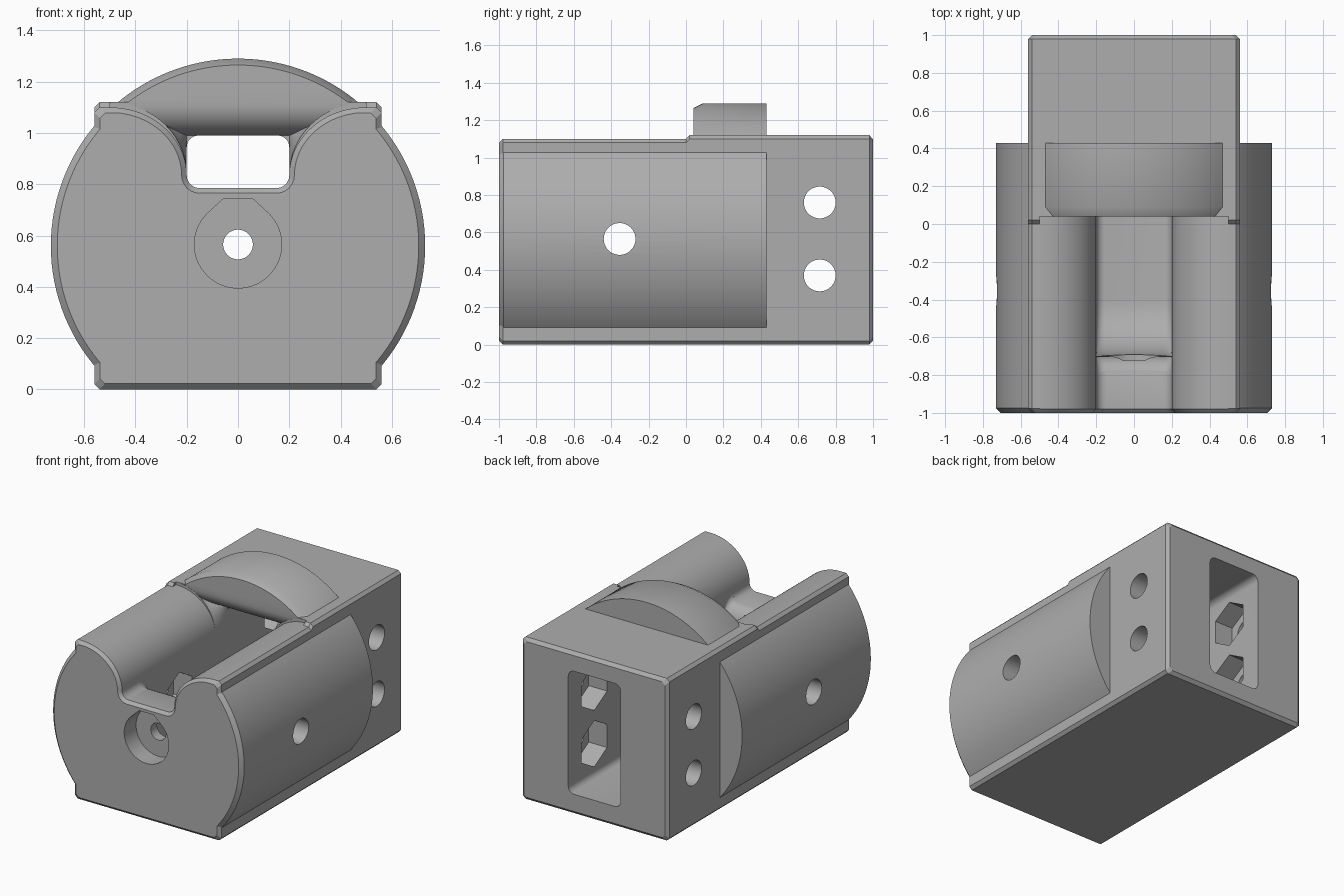
import bpy, bmesh
from math import sin, cos, pi, radians, sqrt

if "Cube" in bpy.data.objects:
    bpy.data.objects.remove(bpy.data.objects["Cube"], do_unlink=True)

grey = bpy.data.materials.new("plain grey")
grey.use_nodes = True
grey.diffuse_color = (0.42, 0.42, 0.42, 1)
grey.node_tree.nodes["Principled BSDF"].inputs["Base Color"].default_value = (0.42, 0.42, 0.42, 1)

AXIS_Z = 0.56


def loft(name, sections, axis="y"):
    """Join closed 2D sections, given as (position, points), along an axis."""
    bm = bmesh.new()
    rings = []
    for pos, pts in sections:
        rings.append([bm.verts.new((u, pos, v) if axis == "y" else (pos, u, v)) for u, v in pts])
    n = len(rings[0])
    for a, b in zip(rings, rings[1:]):
        for i in range(n):
            j = (i + 1) % n
            bm.faces.new((a[i], a[j], b[j], b[i]))
    bm.faces.new(rings[0])
    bm.faces.new(rings[-1])
    bmesh.ops.recalc_face_normals(bm, faces=bm.faces)
    mesh = bpy.data.meshes.new(name)
    bm.to_mesh(mesh)
    bm.free()
    mesh.materials.append(grey)
    obj = bpy.data.objects.new(name, mesh)
    bpy.context.collection.objects.link(obj)
    return obj


def arc(cx, cz, rx, rz, a0, a1, n):
    return [(cx + rx * cos(radians(a0 + (a1 - a0) * i / n)),
             cz + rz * sin(radians(a0 + (a1 - a0) * i / n))) for i in range(n + 1)]


def circle(cx, cz, r, n, start=0):
    return arc(cx, cz, r, r, start, start + 360, n)[:-1]


def mirrored(half):
    return half + [(-x, z) for x, z in reversed(half)]


def combine(target, tool, operation):
    mod = target.modifiers.new("combine", "BOOLEAN")
    mod.operation = operation
    mod.solver = "EXACT"
    mod.object = tool
    bpy.context.view_layer.objects.active = target
    bpy.ops.object.modifier_apply(modifier=mod.name)
    bpy.data.objects.remove(tool, do_unlink=True)


# Chamfered block, slightly taller at the rear
def block_section(inset, top):
    x, c, lo, hi = 0.56 - inset, 0.02, inset, top - inset
    return mirrored([(x - c, lo), (x, lo + c), (x, hi - c), (x - c, hi)])


body = loft("body", [(-1, block_section(0.022, 1.1)), (-0.978, block_section(0, 1.1)),
                     (0, block_section(0, 1.1)), (0.02, block_section(0, 1.12)),
                     (0.98, block_section(0, 1.12)), (1, block_section(0.022, 1.12))])


# Round side cheeks, flattened inside the block
def cheek_section(r):
    return [(x, min(max(z, 0.03), 1.075)) for x, z in circle(0, AXIS_Z, r, 128)]


cheeks = loft("round_cheeks", [(-1, cheek_section(0.705)), (-0.975, cheek_section(0.73)),
                               (0.43, cheek_section(0.73))])
combine(body, cheeks, "UNION")

# Raised crown on the top
crown = loft("crown", [(y, arc(0, AXIS_Z, r, r, 42, 138, 48))
                       for y, r in ((0.04, 0.705), (0.09, 0.73), (0.43, 0.73))])
combine(body, crown, "UNION")


# Open channel with rounded shoulders and a chamfered front lip
def channel_section(o):
    half = arc(0.15, 0.835, 0.05 + o, 0.05 + o, -90, 0, 6)
    half += arc(0.5, 0.835, 0.3 - o, 0.265 - o, 180, 90, 20)[1:]
    return mirrored(half + [(0.5, 1.4)])


channel = loft("channel_cutter", [(-1.01, channel_section(0.03)), (-0.98, channel_section(0)),
                                  (0.039, channel_section(0))])
combine(body, channel, "DIFFERENCE")


# Bell mouth narrowing from the channel into the tunnel
def mouth_section(t):
    top = 0.99 + 0.13 * (1 - t)
    half = arc(0.15, 0.835, 0.05, 0.05, -90, 0, 6)
    for x, z in arc(0.5, 0.835, 0.3, 0.265, 180, 90, 20)[1:]:
        half.append((0.2 + (x - 0.2) * (1 - t), 0.835 + (z - 0.835) * (top - 0.835) / 0.265))
    return mirrored(half)


mouth = [(0.03, mouth_section(0))]
for i in range(13):
    u = i / 12 * 0.98
    mouth.append((0.04 + 0.14 * (1 - cos(u * pi / 2)), mouth_section(sin(u * pi / 2))))
combine(body, loft("mouth_cutter", mouth), "DIFFERENCE")


# Tunnel with a rounded lip and a curved floor, open at the back
def tunnel_section(floor):
    r = 0.045
    return mirrored(arc(0.2 - r, floor + r, r, r, -90, 0, 6) + arc(0.2 - r, 0.99 - r, r, r, 0, 90, 6))


floors = [(y, z) for y, z in arc(-0.8, 0.668, 0.1, 0.12, 88, 2, 8)]
floors += arc(-0.395, 0.44, 0.3, 0.3, 179, 270, 16)
floors.append((1.1, 0.14))
combine(body, loft("tunnel_cutter", [(y, tunnel_section(z)) for y, z in floors]), "DIFFERENCE")

# Teardrop recesses on both sides of the front wall, joined by a bore
R = 0.17
teardrop = arc(0, AXIS_Z + 0.005, R, R, 135, 405, 48)
flat = 0.185
tip = R * sqrt(2) - flat
teardrop += [(tip, AXIS_Z + flat), (-tip, AXIS_Z + flat)]
for y0, y1 in ((-1.1, -0.87), (-0.8, -0.6)):
    combine(body, loft("recess_cutter", [(y0, teardrop), (y1, teardrop)]), "DIFFERENCE")
bore = circle(0, AXIS_Z + 0.005, 0.058, 40)
combine(body, loft("bore_cutter", [(-1.1, bore), (-0.5, bore)]), "DIFFERENCE")

# Cross holes with hexagonal pockets in the tunnel walls
for y, z in ((-0.355, 0.565), (0.715, 0.76), (0.715, 0.37)):
    hole = circle(y, z, 0.085, 48)
    hexagon = circle(y, z, 0.16, 6, 90)
    combine(body, loft("pocket_cutter", [(-0.34, hexagon), (0.34, hexagon)], "x"), "DIFFERENCE")
    combine(body, loft("hole_cutter", [(-1, hole), (1, hole)], "x"), "DIFFERENCE")

# Smooth curves, crisp edges
bpy.ops.object.select_all(action="DESELECT")
body.select_set(True)
bpy.context.view_layer.objects.active = body
bpy.ops.object.shade_smooth_by_angle(angle=radians(28))
